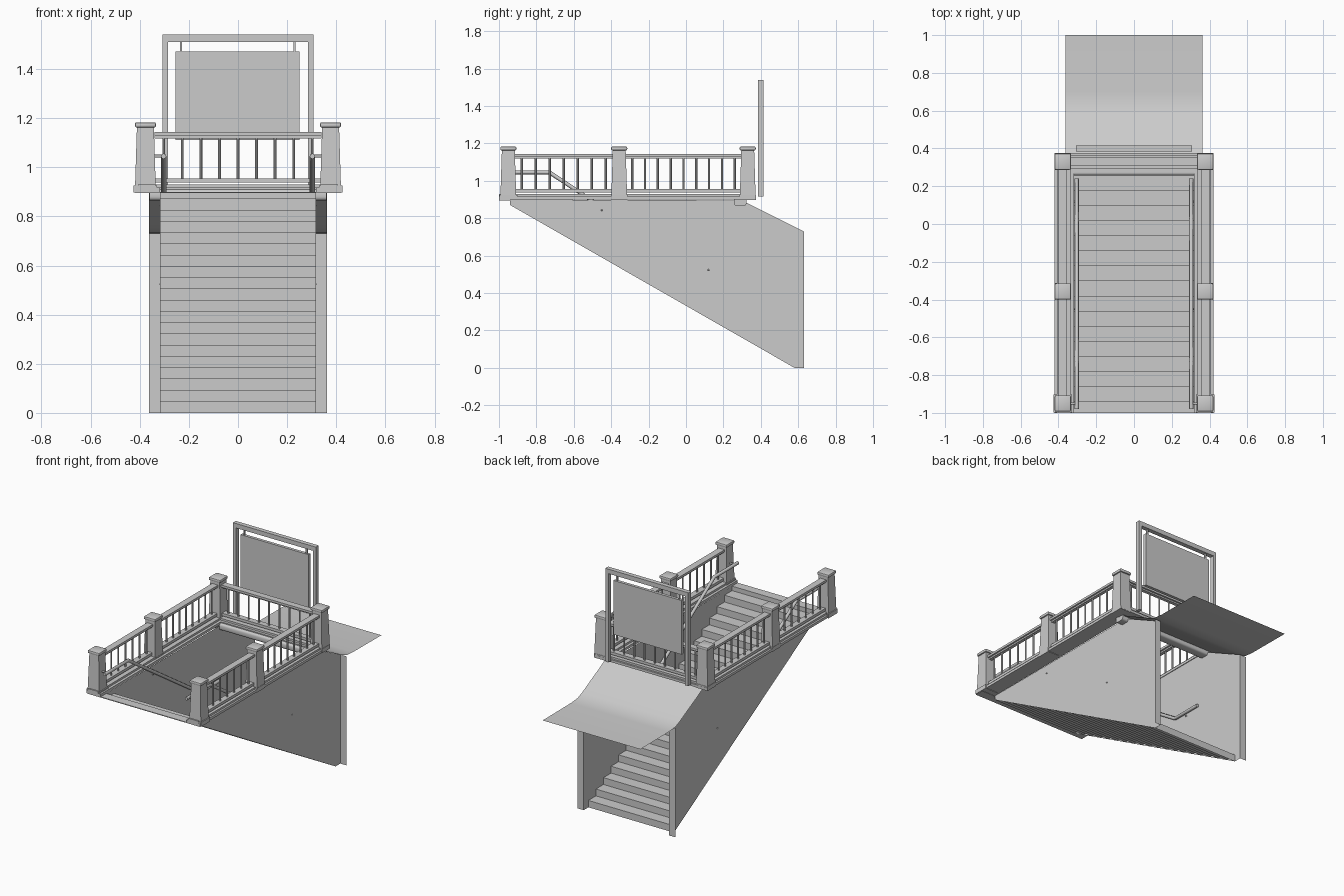
import bpy, bmesh, math
from mathutils import Vector

if "Cube" in bpy.data.objects:
    bpy.data.objects.remove(bpy.data.objects["Cube"])


def make(name, bm, smooth=True):
    me = bpy.data.meshes.new(name)
    bm.to_mesh(me)
    bm.free()
    ob = bpy.data.objects.new(name, me)
    bpy.context.collection.objects.link(ob)
    if smooth:
        bpy.ops.object.select_all(action='DESELECT')
        ob.select_set(True)
        bpy.context.view_layer.objects.active = ob
        bpy.ops.object.shade_smooth_by_angle(angle=math.radians(35))
    return ob


def add_box(bm, x0, x1, y0, y1, z0, z1, taper=1.0):
    cx, cy = (x0 + x1) / 2, (y0 + y1) / 2
    vs = []
    for z, s in ((z0, 1.0), (z1, taper)):
        for x, y in ((x0, y0), (x1, y0), (x1, y1), (x0, y1)):
            vs.append(bm.verts.new((cx + (x - cx) * s, cy + (y - cy) * s, z)))
    bm.faces.new(vs[3::-1])
    bm.faces.new(vs[4:])
    for i in range(4):
        j = (i + 1) % 4
        bm.faces.new((vs[i], vs[j], vs[j + 4], vs[i + 4]))


def boxes(name, items):
    bm = bmesh.new()
    for it in items:
        add_box(bm, *it)
    return make(name, bm, False)


def sheet(name, profile, hw):
    # y-z profile swept across x as a single skin
    bm = bmesh.new()
    rows = [[bm.verts.new((x, y, z)) for x in (-hw, hw)] for y, z in profile]
    for a, b in zip(rows, rows[1:]):
        bm.faces.new((a[0], a[1], b[1], b[0]))
    return make(name, bm)


def tube(name, pts, r):
    cu = bpy.data.curves.new(name, 'CURVE')
    cu.dimensions = '3D'
    cu.bevel_depth = r
    cu.bevel_resolution = 2
    cu.use_fill_caps = True
    sp = cu.splines.new('POLY')
    sp.points.add(len(pts) - 1)
    for p, c in zip(sp.points, pts):
        p.co = (*c, 1)
    ob = bpy.data.objects.new(name, cu)
    bpy.context.collection.objects.link(ob)
    return ob


WALL = 0.317
POST_X = 0.377
POST_Y = (-0.95, -0.357, 0.33)

# stair flight, one zigzag skin, with the landing at the top
n, y0, y1, ztop = 19, 0.58, -0.94, 0.87
run, rise = (y0 - y1) / n, ztop / n
prof = []
for k in range(n):
    prof += [(y0 - k * run, k * rise), (y0 - k * run, (k + 1) * rise)]
prof += [(y1, ztop), (y1, 0.9), (-1.0, 0.9)]
sheet("stair_flight", prof, WALL)

# side walls with end flanges
bm = bmesh.new()
for s in (-1, 1):
    outline = [(-0.94, 0.87), (0.58, 0), (0.63, 0), (0.63, 0.73), (0.30, 0.895), (-0.94, 0.9)]
    bm.faces.new([bm.verts.new((s * WALL, y, z)) for y, z in outline])
    bm.faces.new([bm.verts.new((s * x, 0.63, z)) for x, z in
                  ((WALL, 0), (0.362, 0), (0.362, 0.73), (WALL, 0.73))])
make("stairwell_walls", bm, False)

# canopy sheet over the lower opening
sheet("canopy", [(0.30, 0.905), (0.40, 0.85), (0.50, 0.80), (0.58, 0.758),
                 (0.63, 0.738), (0.70, 0.732), (1.0, 0.73)], 0.362)

# stepped curb on three sides
items = []
for a, b, z0_, z1_ in ((0.317, 0.42, 0.9, 0.917), (0.335, 0.408, 0.917, 0.93)):
    back0, back1 = a - 0.045, b - 0.045
    for s in (-1, 1):
        xs = sorted((s * a, s * b))
        items.append((*xs, -1.0, back1, z0_, z1_))
    items.append((-a, a, back0, back1, z0_, z1_))
boxes("curb", items)
boxes("front_sill", [(-0.42, 0.42, -1.0, -0.94, 0.895, 0.9)])

# header beam with rounded edges
bm = bmesh.new()
add_box(bm, -0.36, 0.36, 0.257, 0.323, 0.865, 0.91)
bmesh.ops.bevel(bm, geom=[e for e in bm.edges if abs(e.verts[0].co.x - e.verts[1].co.x) > 0.1],
                offset=0.014, segments=3, profile=0.5, affect='EDGES')
make("header_beam", bm)

# posts: base block, tapered shaft, collar and soft cap
for s in (-1, 1):
    for i, y in enumerate(POST_Y):
        x = s * POST_X
        side = "right" if s > 0 else "left"
        b = 0.048 if i == 0 else 0.044
        bm = bmesh.new()
        add_box(bm, x - b, x + b, y - b, y + b, 0.897, 0.925)
        add_box(bm, x - .042, x + .042, y - .042, y + .042, 0.925, 1.165, 0.82)
        make(f"post_{side}_{i}", bm, False)
        bm = bmesh.new()
        add_box(bm, x - .043, x + .043, y - .043, y + .043, 1.162, 1.183)
        bmesh.ops.bevel(bm, geom=bm.edges[:], offset=0.007, segments=2, profile=0.5, affect='EDGES')
        make(f"post_cap_{side}_{i}", bm)


# railing panels: rails and balusters between two posts
def railing(name, p, q, count):
    p, q = Vector(p), Vector(q)
    along_x = abs(q.x - p.x) > abs(q.y - p.y)
    items = []
    for w, z0_, z1_ in ((0.022, 1.128, 1.143), (0.011, 1.118, 1.128), (0.02, 0.937, 0.955)):
        if along_x:
            items.append((p.x, q.x, p.y - w, p.y + w, z0_, z1_))
        else:
            items.append((p.x - w, p.x + w, p.y, q.y, z0_, z1_))
    boxes(name + "_rails", items)
    bm = bmesh.new()
    for i in range(count):
        c = p.lerp(q, (i + 0.5) / count)
        ret = bmesh.ops.create_cone(bm, cap_ends=True, segments=10, radius1=0.006,
                                    radius2=0.006, depth=0.18)
        bmesh.ops.translate(bm, verts=ret["verts"], vec=(c.x, c.y, 1.04))
    make(name + "_balusters", bm)


for s, side in ((-1, "left"), (1, "right")):
    railing(f"{side}_front", (s * POST_X, -0.915, 0), (s * POST_X, -0.392, 0), 7)
    railing(f"{side}_back", (s * POST_X, -0.322, 0), (s * POST_X, 0.295, 0), 9)
    # handrail following the stairs, with brackets
    x = s * 0.303
    tube(f"{side}_handrail", [(x, -0.98, 1.045), (x, -0.73, 1.045),
                              (x, 0.03, 0.54), (x, 0.24, 0.54)], 0.011)
    tube(f"{side}_handrail_bracket", [(x, -0.95, 1.045), (s * 0.345, -0.95, 1.045)], 0.006)
    for j, (y, z) in enumerate(((-0.45, 0.859), (0.12, 0.54))):
        tube(f"{side}_wall_bracket_{j}", [(x, y, z), (s * WALL, y, z - 0.02)], 0.005)
railing("rear", (-0.34, 0.33, 0), (0.34, 0.33, 0), 10 - 1)

# hanging sign: frame, hangers and blank panel
boxes("sign_frame", [(-0.307, -0.285, 0.385, 0.415, 0.915, 1.51),
                     (0.285, 0.307, 0.385, 0.415, 0.915, 1.51),
                     (-0.307, 0.307, 0.385, 0.415, 1.51, 1.54)])
boxes("sign_hangers", [(x - .005, x + .005, .395, .405, 1.47, 1.51) for x in (-.232, .23)])
boxes("sign_panel", [(-0.255, 0.25, 0.39, 0.41, 1.11, 1.472)])
